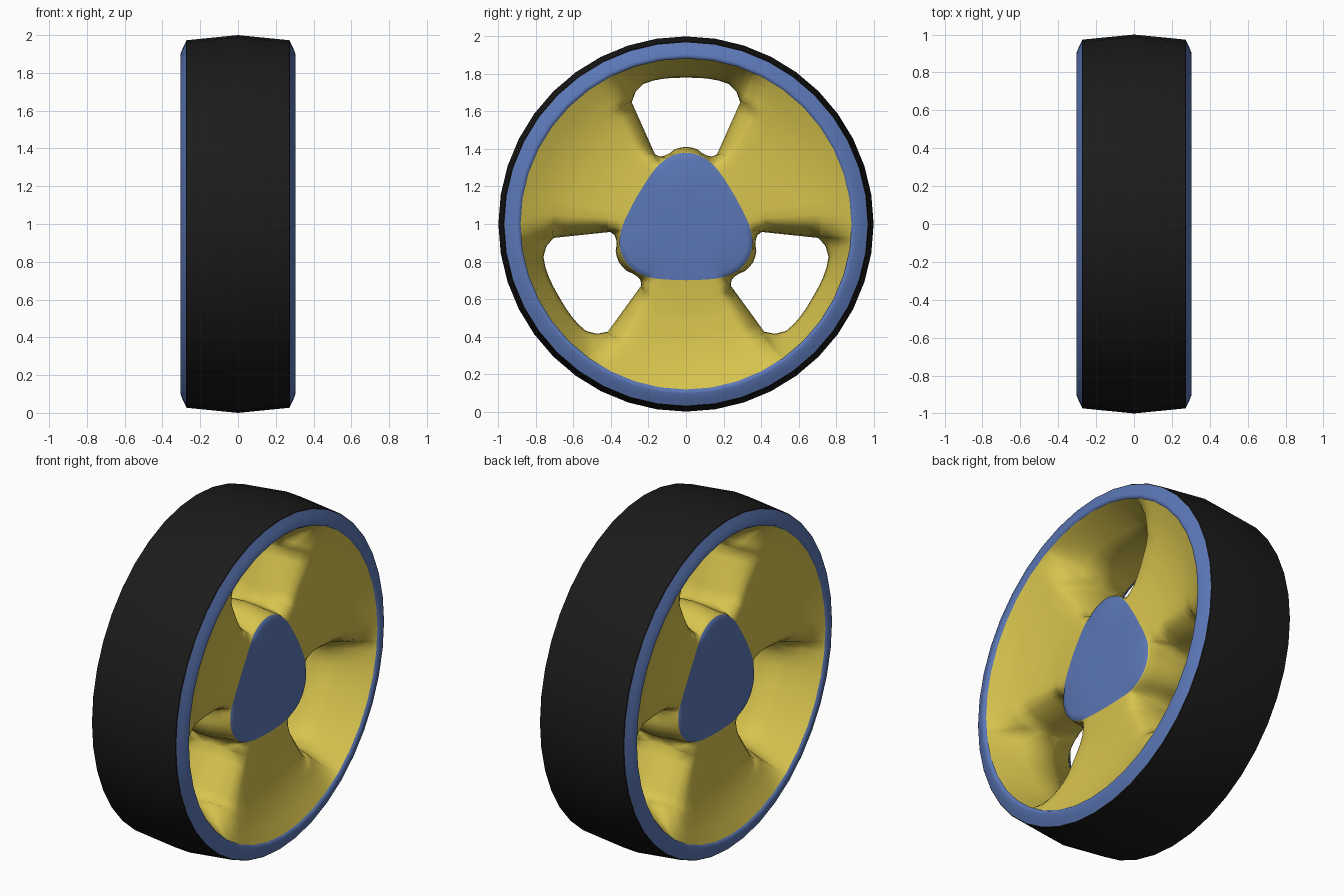
import bpy, math

if "Cube" in bpy.data.objects:
    bpy.data.objects.remove(bpy.data.objects["Cube"])


def material(name, rgb):
    m = bpy.data.materials.new(name)
    m.diffuse_color = (*rgb, 1)
    m.use_nodes = True
    m.node_tree.nodes["Principled BSDF"].inputs["Base Color"].default_value = m.diffuse_color
    return m


BLACK = material("black_rubber", (0.011, 0.011, 0.011))
BLUE = material("blue_paint", (0.105, 0.185, 0.47))
YELLOW = material("yellow_paint", (0.68, 0.55, 0.075))


def make(name, verts, faces, mats, angle):
    me = bpy.data.meshes.new(name)
    me.from_pydata(verts, [], faces)
    for m in mats:
        me.materials.append(m)
    ob = bpy.data.objects.new(name, me)
    bpy.context.collection.objects.link(ob)
    bpy.ops.object.select_all(action='DESELECT')
    ob.select_set(True)
    bpy.context.view_layer.objects.active = ob
    bpy.ops.object.shade_smooth_by_angle(angle=math.radians(angle))
    # both sides of the wheel are alike
    mir = ob.modifiers.new("other_side", 'MIRROR')
    mir.merge_threshold = 0.0005
    return ob


def point(x, r, a):
    return (x, r * math.sin(a), 1 + r * math.cos(a))


def quad(i, j, n):
    k = (j + 1) % n
    return (i * n + j, (i + 1) * n + j, (i + 1) * n + k, i * n + k)


def lathe(name, profile, mat, n=40, angle=35):
    verts = [point(x, r, 2 * math.pi * j / n) for x, r in profile for j in range(n)]
    faces = [quad(i, j, n) for i in range(len(profile) - 1) for j in range(n)]
    return make(name, verts, faces, [mat], angle)


# tyre tread and painted rim band
lathe("tyre", [(0, 1.0), (0.272, 0.973), (0.275, 0.968)], BLACK)
lathe("rim_band", [(0.275, 0.968), (0.291, 0.935), (0.303, 0.905), (0.304, 0.892), (0.292, 0.882)], BLUE, 40, 60)


def lerp_table(table, t):
    for (t0, v0), (t1, v1) in zip(table, table[1:]):
        if t <= t1:
            return v0 + (v1 - v0) * (t - t0) / (t1 - t0)
    return table[-1][1]


HOLE = 24  # half angle of each of the three openings
half = [0, 5, 9, 13, 17, 21, 24, 24.6, 26, 28.5, 31, 34, 40, 50]
offsets = [-60] + [-a for a in reversed(half[1:])] + half
SPOKE = [(0, 0.21), (0.28, 0.208), (0.36, 0.2), (0.5, 0.193), (0.65, 0.208), (0.78, 0.242), (0.9, 0.296)]
OUTER = [(0, 0.78), (12, 0.785), (17, 0.78), (21, 0.753), (24, 0.71), (60, 0.71)]
INNER = [(0, 0.412), (8, 0.405), (15, 0.38), (21, 0.385), (26, 0.42), (60, 0.42)]


def column(a):
    """Radius and depth from rim to hub, at a degrees from the nearest opening."""
    b = abs(a)
    t = min(1, max(0, (b - HOLE) / 10))
    w = min(1, t ** 0.6 * (1.6 - 0.6 * t))
    r_out, r_in = lerp_table(OUTER, b), lerp_table(INNER, b)
    hub = 0.30 + 0.08 * ((1 + math.cos(math.radians(3 * a))) / 2) ** 1.2
    gap = 0.873 - r_out
    rows = [(0.888, 0.294), (0.873, 0.265), (0.873 - gap * 0.36, 0.18),
            (r_out + gap * 0.25, 0.11), (r_out + 0.004, 0.06), (r_out, 0)]
    rows += [(r_out + (r_in - r_out) * k / 5, 0) for k in range(1, 5)]
    rows += [(r_in, 0), (r_in - 0.003, 0.06), (r_in - (r_in - hub) * 0.5, 0.13), (hub + 0.004, 0.19),
             (hub, 0.197), (hub * 0.92, 0.206), (hub * 0.5, 0.209), (0.01, 0.21)]
    return [(r, x + (lerp_table(SPOKE, r) - x) * w) for r, x in rows]


# dished wheel face with three spokes, three openings and the hub
cols = [(s * 120 + a, a) for s in range(3) for a in offsets]
n = len(cols)
data = [column(a) for _, a in cols]
rows = len(data[0])
verts = [point(data[j][i][1], data[j][i][0], math.radians(cols[j][0]))
         for i in range(rows) for j in range(n)]
faces, hub_flags = [], []
for i in range(rows - 1):
    for j in range(n):
        mid = max(abs(cols[j][1]), abs(cols[(j + 1) % n][1]))
        if 5 <= i < 10 and mid <= HOLE:
            continue  # opening
        faces.append(quad(i, j, n))
        hub_flags.append(i >= 14)
faces.append(tuple((rows - 1) * n + j for j in reversed(range(n))))
hub_flags.append(True)
dish = make("wheel_dish", verts, faces, [YELLOW, BLUE], 75)
for p, is_hub in zip(dish.data.polygons, hub_flags):
    p.material_index = 1 if is_hub else 0
